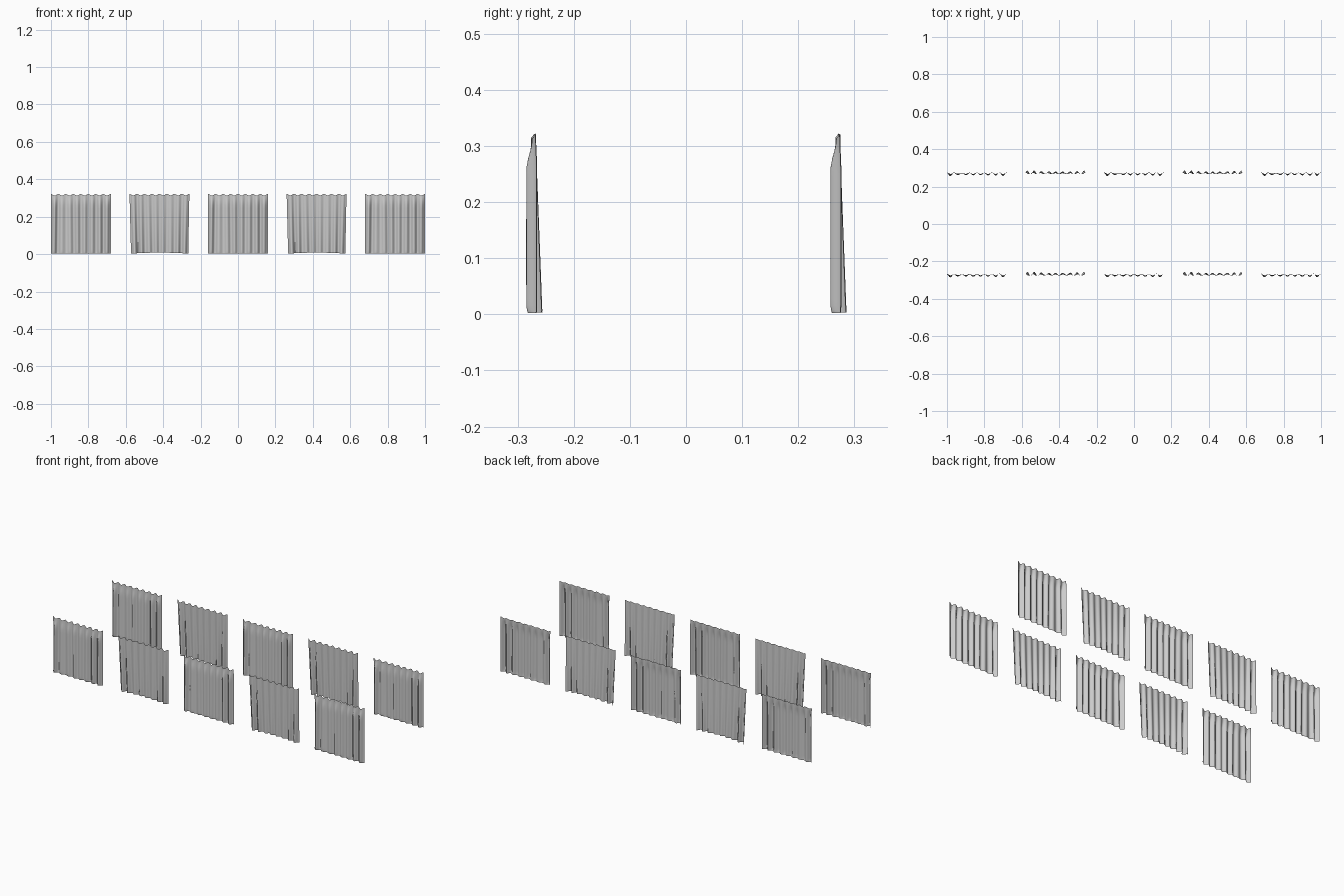
import bpy, math
from mathutils import noise, Vector

if "Cube" in bpy.data.objects:
    bpy.data.objects.remove(bpy.data.objects["Cube"])

W, H = 0.32, 0.315      # panel width and height
NX, NZ = 128, 22        # grid resolution
PLEATS = 8


def smooth(t):
    t = max(0.0, min(1.0, t))
    return t * t * (3 - 2 * t)


def pleat(u, v, seed):
    """Fold shape in -1..1; folds drift sideways and vary in depth downwards."""
    drift = 0.02 * noise.noise(Vector((u * 4, seed, 0))) * (1 - v)
    phase = (u + drift) * PLEATS
    depth = 0.7 + 0.6 * noise.noise(Vector((u * 5 + 3, seed * 2.7, 0.4)))
    return math.cos(2 * math.pi * phase) * max(0.25, min(1.0, depth))


def full_panel(u, v):
    """Curtain that bellies to the front with a rolled hem."""
    belly = smooth((1 - v) / 0.2)
    edge = smooth((abs(u - 0.5) - 0.3) / 0.12)      # deeper folds at the sides
    amp = 0.004 + belly * (0.004 + 0.004 * edge)
    y = -0.004 * belly + amp * pleat(u, v, 1.3)
    x = (u - 0.5) * W
    z = v * H + 0.002
    if v < 0.04:                                    # hem curls inwards
        y *= 0.75 + 0.25 * math.sqrt(v / 0.04)
    return x, y, z


def flared_panel(u, v):
    """Curtain with a flat front whose folds flare to the back."""
    flare = 1 - v
    p = pleat(u, v, 4.1)
    y = -0.002 + 0.005 * p * v + flare * (0.006 + 0.011 * p)
    x = (u - 0.5) * (W - 0.014 * flare) + 0.001 * flare
    z = v * H + 0.003 + 0.005 * flare * math.sin(math.pi * u)
    return x, max(y, -0.005), z


def curtain_mesh(name, shape):
    verts, faces = [], []
    for j in range(NZ + 1):
        # rows are denser near hem and heading
        v = 0.5 - 0.5 * math.cos(math.pi * j / NZ)
        for i in range(NX + 1):
            u = i / NX
            x, y, z = shape(u, v)
            # scalloped gathered heading
            top = smooth((v - 0.85) / 0.15)
            z += top * 0.004 * math.cos(2 * math.pi * PLEATS * u)
            verts.append((x, y, z))
    row = NX + 1
    for j in range(NZ):
        for i in range(NX):
            a = j * row + i
            faces.append((a, a + 1, a + row + 1, a + row))
    me = bpy.data.meshes.new(name)
    me.from_pydata(verts, [], faces)
    me.polygons.foreach_set("use_smooth", [True] * len(me.polygons))
    me.update()
    return me


full = curtain_mesh("full_curtain", full_panel)
flared = curtain_mesh("flared_curtain", flared_panel)

# Two rows of five alternating curtains
for side, y in (("front", -0.271), ("back", 0.271)):
    for k in range(5):
        me = flared if k % 2 else full
        ob = bpy.data.objects.new(f"{side}_curtain_{k + 1}", me)
        ob.location = ((k - 2) * 0.42, y, 0)
        bpy.context.collection.objects.link(ob)
